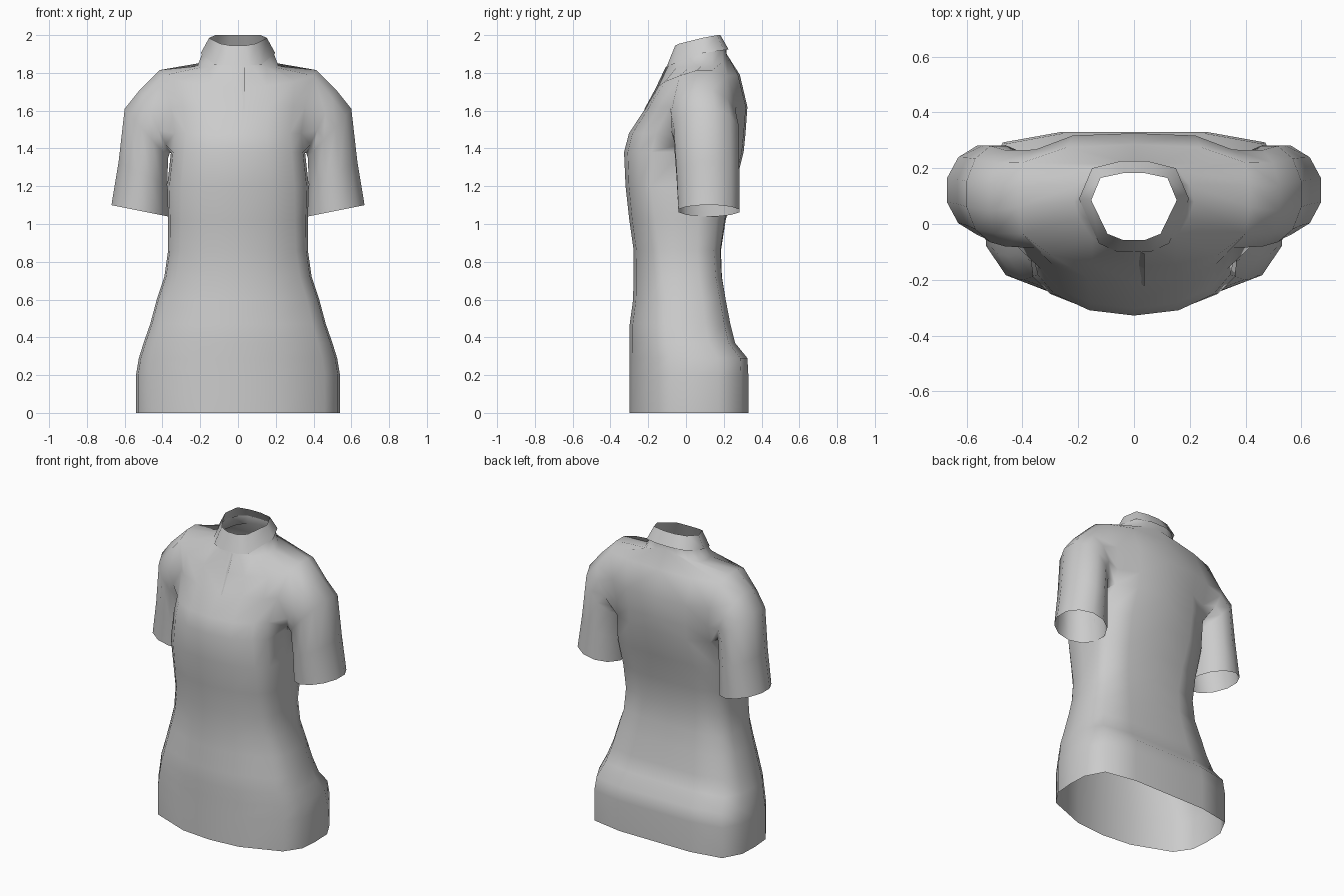
import bpy, bmesh, math

if "Cube" in bpy.data.objects:
    bpy.data.objects.remove(bpy.data.objects["Cube"])


def finish(name, bm, angle):
    """Half mesh -> mirrored, smooth object."""
    bmesh.ops.recalc_face_normals(bm, faces=bm.faces[:])
    me = bpy.data.meshes.new(name)
    bm.to_mesh(me)
    bm.free()
    ob = bpy.data.objects.new(name, me)
    bpy.context.collection.objects.link(ob)
    mod = ob.modifiers.new("mirror", 'MIRROR')
    mod.use_clip = True
    bpy.ops.object.select_all(action='DESELECT')
    ob.select_set(True)
    bpy.context.view_layer.objects.active = ob
    bpy.ops.object.modifier_apply(modifier="mirror")
    bpy.ops.object.shade_smooth_by_angle(angle=math.radians(angle))


def bridge(bm, a, b, closed=False, skip=()):
    n = len(a)
    for i in range(n if closed else n - 1):
        if i not in skip:
            j = (i + 1) % n
            bm.faces.new((a[i], a[j], b[j], b[i]))


# half cross-sections, front centre to back centre: hips and chest
HIP = [(0, -1), (.38, -.94), (.85, -.63), (.98, -.3), (1, .1), (.99, .5), (.87, .88), (.48, 1), (0, 1)]
CHEST = [(0, -1), (.45, -.94), (.8, -.76), (.97, -.54), (1, -.05), (1, .4), (.97, .78), (.6, .97), (0, 1)]

# z, half width, front y, back y
ROWS = [(0, .54, -.30, .33), (.2, .54, -.30, .33), (.29, .525, -.30, .325),
        (.37, .50, -.30, .26), (.47, .465, -.298, .235), (.6, .43, -.28, .21),
        (.72, .39, -.278, .19), (.86, .37, -.277, .185), (1.02, .37, -.30, .21),
        (1.2, .375, -.32, .26), (1.38, .355, -.328, .305), (1.48, .345, -.302, .315),
        (1.62, .365, -.21, .325)]
SHOULDER = [(0, -.15, 1.72), (.15, -.145, 1.73), (.30, -.11, 1.755), (.40, -.035, 1.785),
            (.415, .06, 1.815), (.415, .14, 1.815), (.40, .22, 1.785), (.24, .275, 1.79), (0, .285, 1.79)]
NECK = [(0, -.1, 1.835), (.08, -.095, 1.835), (.15, -.05, 1.83), (.195, .02, 1.83),
        (.215, .08, 1.835), (.2, .14, 1.84), (.155, .195, 1.86), (.08, .215, 1.885), (0, .215, 1.9)]
NECK_TOP = [(0, -.09, 1.86), (.07, -.085, 1.86), (.12, -.045, 1.87), (.155, .02, 1.89),
            (.187, .08, 1.91), (.165, .14, 1.925), (.135, .19, 1.93), (.07, .21, 1.94), (0, .212, 1.94)]

# torso
bm = bmesh.new()
rows = []
for z, hw, yf, yb in ROWS:
    t = min(1, max(0, (z - .6) / .6))
    yc, yr = (yf + yb) / 2, (yb - yf) / 2
    rows.append([bm.verts.new((hw * (h[0] + (c[0] - h[0]) * t), yc + yr * (h[1] + (c[1] - h[1]) * t), z))
                 for h, c in zip(HIP, CHEST)])
for pts in (SHOULDER, NECK, NECK_TOP):
    rows.append([bm.verts.new(p) for p in pts])
for i in range(len(rows) - 1):
    bridge(bm, rows[i], rows[i + 1], skip=(3, 4, 5) if 10 <= i <= 12 else ())

# sleeve grown from the armhole edge
r1, r2, r3, r4 = rows[10:14]
ring = [r4[4], r4[3], r3[3], r2[3], r1[3], r1[4], r1[5], r1[6], r2[6], r3[6], r4[6], r4[5]]
# outer x, outer z, inner x, inner z, front y, back y
for ox, oz, ix, iz, yf, yb in [(.52, 1.71, .362, 1.375, -.08, .265), (.60, 1.61, .37, 1.35, -.065, .28),
                               (.632, 1.33, .375, 1.2, -.05, .282), (.67, 1.10, .37, 1.04, -.04, .282)]:
    new = []
    for k in range(12):
        a = math.radians(30 * k + 15)
        c, s = math.cos(a) / 1.932, math.sin(a) / 1.932
        new.append(bm.verts.new(((ox + ix) / 2 + c * (ox - ix), (yf + yb) / 2 - s * (yb - yf),
                                 (oz + iz) / 2 + c * (oz - iz))))
    bridge(bm, ring, new, closed=True)
    ring = new
finish("shirt_body", bm, 100)

# collar
bm = bmesh.new()
low = [(0, -.1, 1.84), (.06, -.1, 1.84), (.125, -.07, 1.845), (.197, .09, 1.905),
       (.15, .2, 1.92), (.05, .225, 1.925), (0, .225, 1.925)]
top = [(0, -.057, 1.945), (.04, -.057, 1.945), (.095, -.035, 1.955), (.153, .085, 1.985),
       (.12, .165, 2.0), (.04, .182, 2.0), (0, .182, 2.0)]
bridge(bm, *[[bm.verts.new(p) for p in pts] for pts in (low, top)])
finish("collar", bm, 80)

# button placket, left edge sunk into the chest
bm = bmesh.new()
edge = [(-.222, 1.605), (-.16, 1.72), (-.106, 1.835)]
bridge(bm, *[[bm.verts.new((x, y + sink, z)) for y, z in edge] for x, sink in ((-.02, .03), (.037, 0))])
me = bpy.data.meshes.new("placket")
bm.to_mesh(me)
bm.free()
bpy.context.collection.objects.link(bpy.data.objects.new("placket", me))
